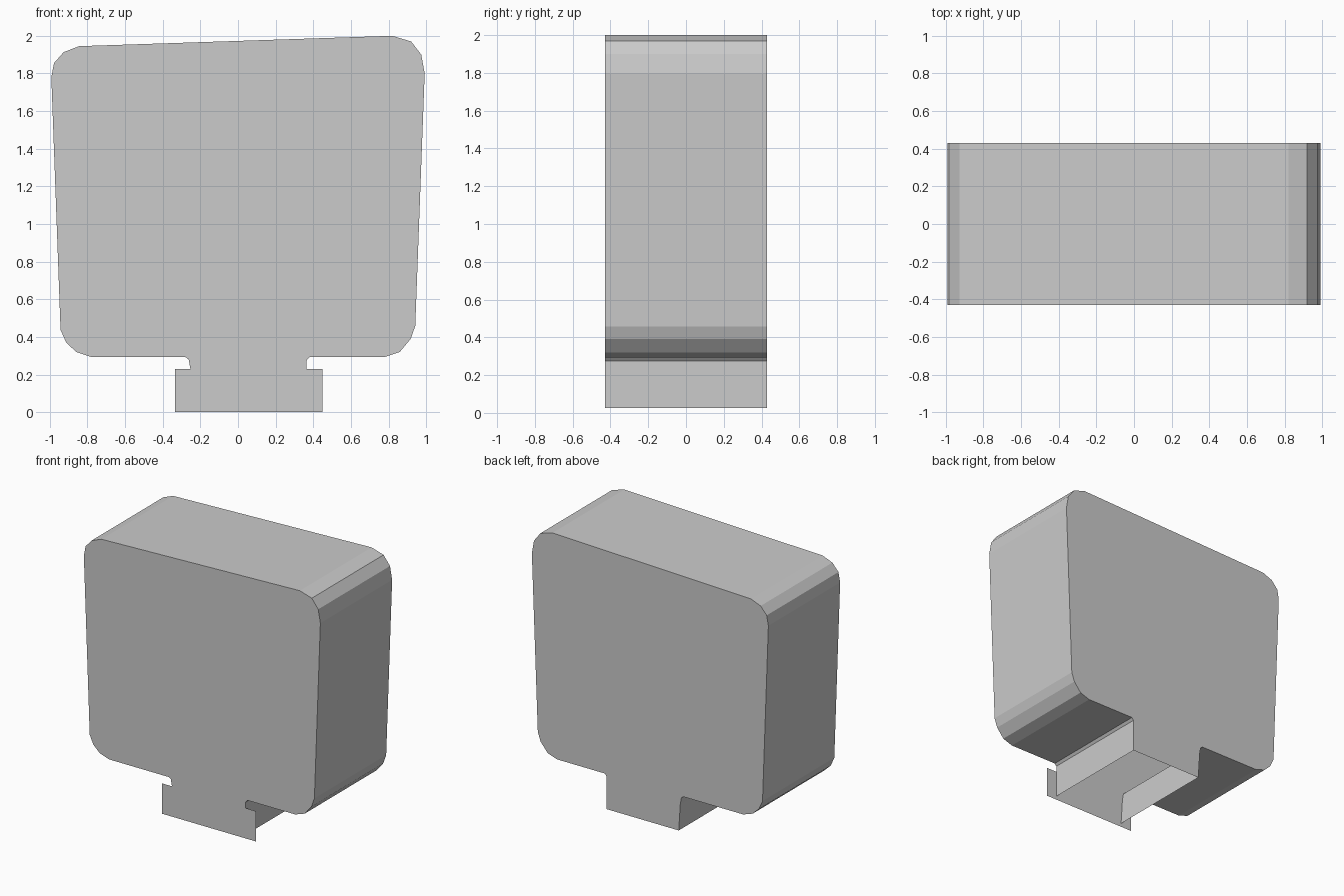
import bpy
import bmesh

if "Cube" in bpy.data.objects:
    bpy.data.objects.remove(bpy.data.objects["Cube"])

HALF_DEPTH = 0.43

# Outline of the rounded block and its neck (x, z), starting at the right foot
# of the neck and running counter-clockwise; the underside of the neck is open
OUTLINE = [
    (0.365, 0.027), (0.365, 0.23), (0.365, 0.275), (0.38, 0.293),   # right neck side
    (0.78, 0.293), (0.86, 0.32), (0.918, 0.39), (0.942, 0.458),     # lower right corner
    (0.992, 1.80), (0.974, 1.90), (0.92, 1.97), (0.82, 2.0),        # upper right corner
    (-0.845, 1.945), (-0.927, 1.913), (-0.978, 1.855), (-0.992, 1.78),  # upper left
    (-0.943, 0.437), (-0.913, 0.37), (-0.86, 0.32), (-0.78, 0.293),  # lower left corner
    (-0.28, 0.293), (-0.262, 0.28), (-0.253, 0.23), (-0.24, 0.027),  # left neck side
]
# Wide, thin foot plate continuing the front face
PLATE = [(-0.335, 0.23), (-0.335, 0.0), (0.45, 0.0), (0.45, 0.23)]

bm = bmesh.new()


def add_points(points, y):
    return [bm.verts.new((x, y, z)) for x, z in points]


front = add_points(OUTLINE, -HALF_DEPTH)
back = add_points(OUTLINE, HALF_DEPTH)
plate = add_points(PLATE, -HALF_DEPTH)

# Front face with foot plate, back face, and the band joining them
bm.faces.new(front[1:-1] + plate)
bm.faces.new(back[::-1])
for i in range(len(OUTLINE) - 1):
    bm.faces.new((front[i + 1], front[i], back[i], back[i + 1]))

mesh = bpy.data.meshes.new("rounded_block")
bm.to_mesh(mesh)
bm.free()
block = bpy.data.objects.new("rounded_block_with_foot", mesh)
bpy.context.collection.objects.link(block)
